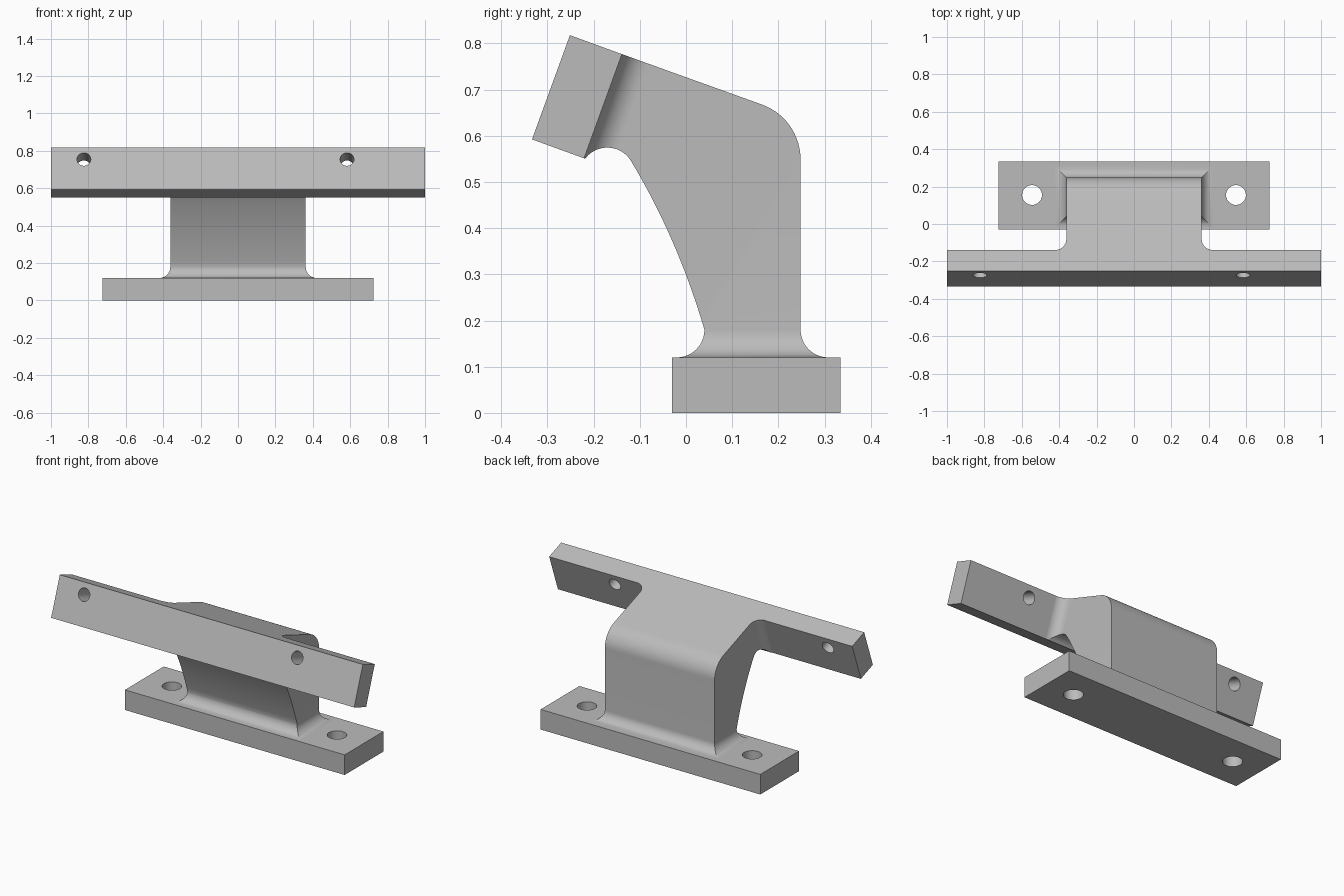
import bpy, bmesh
from math import sin, cos, pi, radians, sqrt
from mathutils import Vector, Matrix

if "Cube" in bpy.data.objects:
    bpy.data.objects.remove(bpy.data.objects["Cube"])

GREY = (0.5, 0.5, 0.5, 1)
mat = bpy.data.materials.new("plain grey")
mat.use_nodes = True
mat.diffuse_color = GREY
mat.node_tree.nodes["Principled BSDF"].inputs["Base Color"].default_value = GREY

TILT = radians(20)
NECK_W = 0.362       # half width of the neck
R = 0.06             # fillet radius
BASE_TOP = 0.12


def make_object(name, bm):
    bmesh.ops.recalc_face_normals(bm, faces=bm.faces)
    mesh = bpy.data.meshes.new(name)
    bm.to_mesh(mesh)
    bm.free()
    mesh.materials.append(mat)
    obj = bpy.data.objects.new(name, mesh)
    bpy.context.collection.objects.link(obj)
    return obj


def select(obj):
    bpy.ops.object.select_all(action='DESELECT')
    obj.select_set(True)
    bpy.context.view_layer.objects.active = obj


def box(name, size, matrix):
    bm = bmesh.new()
    bmesh.ops.create_cube(bm, size=1, matrix=matrix @ Matrix.Diagonal((*size, 1)))
    return make_object(name, bm)


def drill(obj, radius, matrices):
    """Cut round holes along each matrix's local z."""
    for m in matrices:
        bm = bmesh.new()
        bmesh.ops.create_cone(bm, cap_ends=True, segments=40, radius1=radius,
                              radius2=radius, depth=0.5, matrix=m)
        cutter = make_object("hole_cutter", bm)
        cutter.hide_render = True
        select(obj)
        mod = obj.modifiers.new("hole", 'BOOLEAN')
        mod.operation, mod.solver, mod.object = 'DIFFERENCE', 'EXACT', cutter
        bpy.ops.object.modifier_apply(modifier=mod.name)
        bpy.data.objects.remove(cutter)


def fillet(d):
    """Sideways growth of a fillet at distance d from the plate it meets."""
    return R - sqrt(max(0, R * R - (d - R) ** 2))


# Base plate with two screw holes
base = box("base_plate", (1.45, 0.365, BASE_TOP),
           Matrix.Translation((0, 0.1525, BASE_TOP / 2)))
drill(base, 0.053, [Matrix.Translation((x, 0.155, 0.06)) for x in (-0.545, 0.545)])

# Tilted mounting bar with two screw holes
tilt = Matrix.Rotation(-TILT, 4, 'X')
bar = box("mounting_bar", (2, 0.12, 0.24),
          Matrix.Translation((0, -0.236, 0.6845)) @ tilt)
drill(bar, 0.037, [Matrix.Translation((x, -0.275, 0.755)) @ tilt
                   @ Matrix.Rotation(pi / 2, 4, 'X') for x in (-0.824, 0.583)])

# Neck: rings of (front point, back point, half width), points in the y-z plane
normal = Vector((cos(TILT), -sin(TILT)))     # away from the bar's rear face
up = Vector((sin(TILT), cos(TILT)))
bar_low, bar_high = Vector((-0.221, 0.551)), Vector((-0.139, 0.777))
steps = [R * (1 - cos(pi / 2 * i / 10)) for i in range(11)]
rings = []

# Flare on the base
for d in steps:
    off, z = fillet(d), BASE_TOP + d
    rings.append((Vector((0.04 - off, z)), Vector((0.248 + off, z)), NECK_W + off))

# Curved front against the rounded back corner
a, c, b = Vector((0.04, 0.18)), Vector((-0.019, 0.38)), Vector((-0.12, 0.547))
for i in range(14):
    t = (i + 1) / 14
    front = a * (1 - t) ** 2 + c * 2 * t * (1 - t) + b * t * t
    ang = (pi / 2 - TILT) * i / 13
    back = Vector((0.122, 0.549)) + 0.126 * Vector((cos(ang), sin(ang)))
    rings.append((front, back, NECK_W))

# Under-bar hollow against the flat sloping top
hollow = bar_low + normal * R - up * 0.017
top_start, top_end = rings[-1][1], bar_high + normal * R
for i in range(1, 8):
    t = i / 8
    ang = radians(32 + 38 * t)
    rings.append((hollow + R * Vector((cos(ang), sin(ang))),
                  top_start.lerp(top_end, t), NECK_W))

# Flare on the bar
for d in reversed(steps):
    off = fillet(d)
    low = bar_low + normal * d + up * max(0, R - 0.017 - off)
    rings.append((low, bar_high + normal * d, NECK_W + off))

bm = bmesh.new()
loops = [[bm.verts.new((x, p.x, p.y)) for x, p in ((-w, f), (w, f), (w, k), (-w, k))]
         for f, k, w in rings]
for lo, hi in zip(loops, loops[1:]):
    for i in range(4):
        j = (i + 1) % 4
        bm.faces.new((lo[i], lo[j], hi[j], hi[i]))
neck = make_object("neck", bm)

for obj in (base, bar, neck):
    select(obj)
    bpy.ops.object.shade_smooth_by_angle(angle=radians(30))
